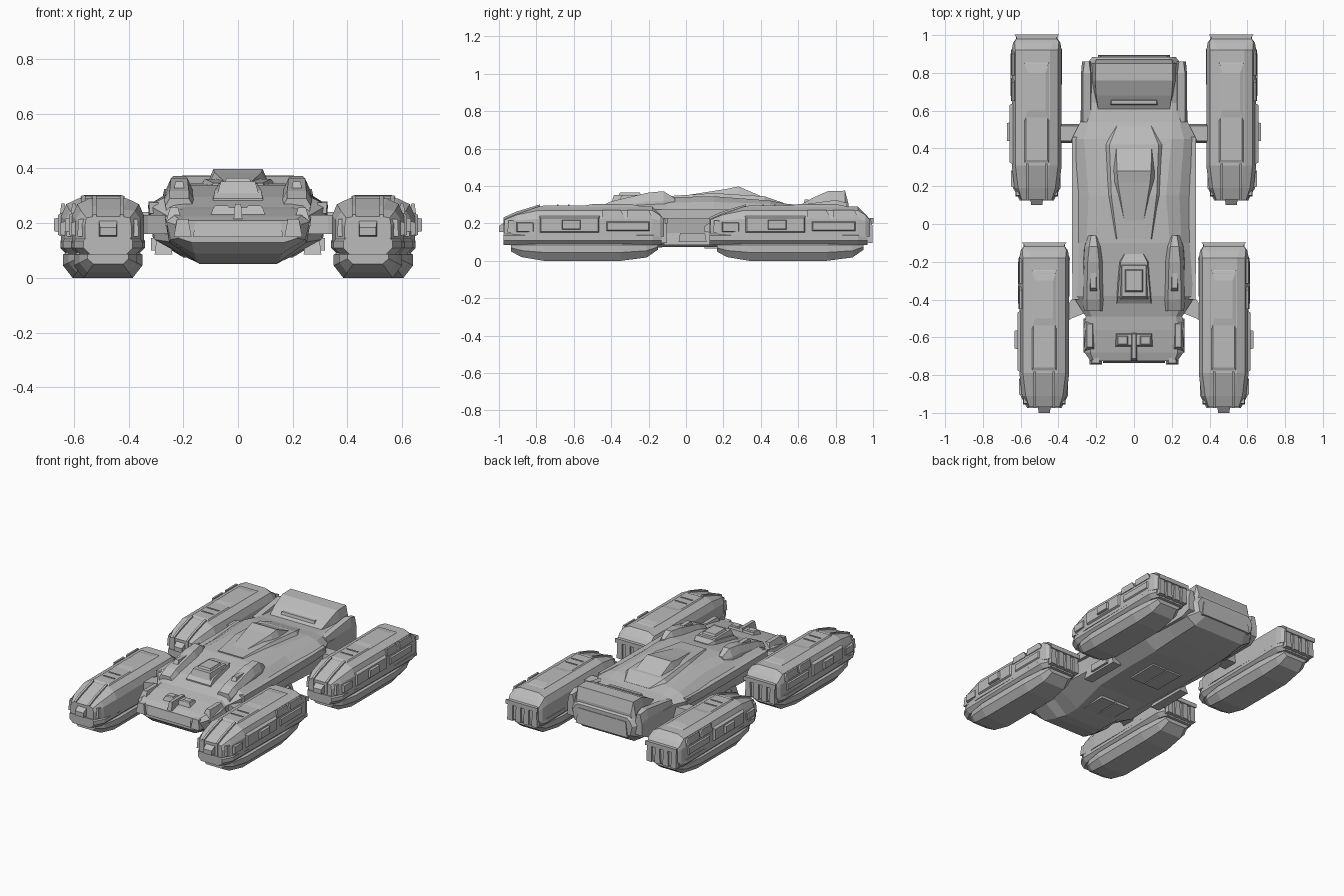
import bpy, bmesh, math
from mathutils import Matrix, Vector

grey = bpy.data.materials.new("hull_grey")
grey.diffuse_color = (0.5, 0.5, 0.5, 1)


def finish(name, bm, at=(0, 0), side=1):
    """Turn a bmesh into an object, shifted by at and mirrored by side."""
    for v in bm.verts:
        v.co.x = (v.co.x + at[0]) * side
        v.co.y += at[1]
    bmesh.ops.recalc_face_normals(bm, faces=bm.faces)
    me = bpy.data.meshes.new(name)
    bm.to_mesh(me)
    bm.free()
    me.materials.append(grey)
    ob = bpy.data.objects.new(name, me)
    bpy.context.collection.objects.link(ob)
    return ob


def rings(loops):
    """Skin a list of equal closed loops, with end caps."""
    bm = bmesh.new()
    rs = [[bm.verts.new(p) for p in loop] for loop in loops]
    n = len(rs[0])
    for a, b in zip(rs, rs[1:]):
        for i in range(n):
            j = (i + 1) % n
            bm.faces.new((a[i], a[j], b[j], b[i]))
    bm.faces.new(rs[0])
    bm.faces.new(rs[-1])
    return bm


def loft(name, stations, x=0, at=(0, 0), side=1):
    """Stations are (y, half section bottom to top); sections are mirrored about x."""
    loops = [[(x + w, y, z) for w, z in s] + [(x - w, y, z) for w, z in reversed(s)]
             for y, s in stations]
    return finish(name, rings(loops), at, side)


def box(name, x, y, z, inset=(0, 0), at=(0, 0), side=1):
    i, j = inset
    loops = []
    for h, a, b in ((z[0], 0, 0), (z[1], i, j)):
        loops.append([(x[0] + a, y[0] + b, h), (x[1] - a, y[0] + b, h),
                      (x[1] - a, y[1] - b, h), (x[0] + a, y[1] - b, h)])
    return finish(name, rings(loops), at, side)


def prism(name, pts, z, at=(0, 0), side=1):
    return finish(name, rings([[(px, py, h) for px, py in pts] for h in z]), at, side)


def outer_plate(name, y, z, x, inset, at, side):
    """Bevelled panel standing on an outward facing pod side."""
    loops = []
    for h, i in ((x[0], 0), (x[1], inset)):
        loops.append([(h, y[0] + i, z[0] + i), (h, y[1] - i, z[0] + i),
                      (h, y[1] - i, z[1] - i), (h, y[0] + i, z[1] - i)])
    return finish(name, rings(loops), at, side)


# Pods: four alike, local origin at the pod middle, outward is +x
def pod(pre, at, s):
    k = dict(at=at, side=s)
    # upper housing: y, half width, shoulder z, roof half width, roof z
    body = [(-.42, .085, .19, .05, .225), (-.36, .118, .215, .055, .25), (-.24, .132, .225, .07, .29),
            (.37, .132, .225, .07, .29), (.41, .125, .215, .085, .25), (.43, .11, .20, .085, .225)]
    loft(pre + "_housing", [(y, [(w, .13), (w, zs), ((w + wt) / 2 + .012, (zs + zt) / 2 + .012), (wt, zt)])
                            for y, w, zs, wt, zt in body], **k)
    # belt between housing and skid
    loft(pre + "_belt", [(y, [(w - .025, .085), (w, .11), (w, .135), (w - .01, .145)])
                         for y, w in ((-.425, .09), (-.36, .125), (.37, .135), (.42, .115))], **k)
    # boat-shaped skid
    skid = [(-.385, .075, .05), (-.33, .105, .02), (-.21, .125, 0), (.2, .125, 0), (.34, .11, .018), (.40, .09, .06)]
    loft(pre + "_skid", [(y, [(w * .72, z), (w, z * .5 + .045), (w, .085), (w - .02, .098)])
                         for y, w, z in skid], **k)
    # roof plates
    box(pre + "_roof_plate", (-.066, .066), (-.23, .31), (.288, .297), (.008, .02), **k)
    box(pre + "_roof_cap", (-.065, .065), (.0, .30), (.295, .303), (.018, .05), **k)
    for y in (-.14, -.08):
        box(pre + "_roof_slat", (-.042, .042), (y, y + .008), (.295, .301), **k)
    # nose ribs and nose lamps
    for x in (-.05, .05):
        loft(pre + "_nose_rib", [(-.425, [(.007, .15), (.007, .232)]), (-.36, [(.007, .2), (.007, .262)]),
                                 (-.23, [(.007, .27), (.007, .302)])], x=x, **k)
    for x in (-.088, .088):
        box(pre + "_lamp_frame", (x - .024, x + .024), (-.405, -.34), (.152, .216), (.003, .006), **k)
    loft(pre + "_nose_tip", [(-.45, [(.03, .155), (.03, .185)]), (-.40, [(.035, .15), (.035, .222)])], **k)
    # outer side: long panel, knob, upper window frames
    outer_plate(pre + "_side_panel", (-.235, .09), (.148, .24), (.125, .143), .01, **k)
    outer_plate(pre + "_side_knob", (-.115, -.01), (.165, .222), (.13, .158), .006, **k)
    outer_plate(pre + "_side_rear_panel", (.12, .36), (.155, .215), (.125, .14), .01, **k)
    for y in ((.10, .22), (.235, .37)):
        loft(pre + "_side_window", [(y[0], [(.012, .225), (.006, .272)]),
                                    (y[1] - .02, [(.012, .225), (.006, .272)]),
                                    (y[1], [(.012, .225), (.006, .235)])], x=.125, **k)
    outer_plate(pre + "_front_side_panel", (-.36, -.26), (.15, .21), (.105, .135), .008, **k)
    # tail: frame, vertical bars, rear crossbar
    loft(pre + "_tail_block", [(.41, [(.105, .095), (.105, .215)]), (.435, [(.085, .10), (.085, .215)])], **k)
    for x in (-.09, -.03, .03, .09):
        box(pre + "_tail_bar", (x - .02, x + .02), (.415, .448), (.095, .225), (.004, .003), **k)
    prism(pre + "_tail_crossbar", [(-.10, .43), (.10, .43), (.118, .452), (-.118, .452)], (.20, .228), **k)


for s, tag in ((1, "right"), (-1, "left")):
    pod("front_pod_" + tag, (.475, -.55), s)
    pod("rear_pod_" + tag, (.515, .55), s)
    # arms holding the pods
    box("rear_arm_" + tag, (.27, .41), (.43, .53), (.17, .24), (0, .01), side=s)
    prism("front_arm_" + tag, [(.23, -.46), (.30, -.36), (.36, -.44), (.36, -.52), (.33, -.50)], (.16, .23), side=s)
    # ridges beside the turret
    loft("deck_ridge_" + tag, [(-.46, [(.045, .23), (.05, .265), (.035, .29)]),
                               (-.40, [(.055, .23), (.055, .285), (.035, .318)]),
                               (-.20, [(.06, .25), (.05, .32), (.03, .365)]),
                               (-.12, [(.055, .25), (.045, .32), (.022, .372)]),
                               (-.06, [(.03, .25), (.025, .32), (.012, .335)])], x=.215, side=s)
    box("ridge_vent_" + tag, (.195, .235), (-.36, -.24), (.32, .352), (.006, .02), side=s)
    # hull sides between the pods
    box("side_skirt_" + tag, (.24, .305), (-.12, .16), (.085, .15), (.008, .02), side=s)
    box("side_hatch_" + tag, (.27, .318), (-.04, .11), (.10, .145), (0, .008), side=s)
    loft("side_rail_" + tag, [(-.40, [(.015, .235), (.018, .275)]), (-.1, [(.02, .225), (.02, .275)]),
                              (.3, [(.02, .225), (.02, .275)]), (.46, [(.02, .235), (.02, .28)])], x=.308, side=s)
    box("nose_prong_" + tag, (.17, .235), (-.745, -.66), (.15, .215), (.012, .008), side=s)
    box("nose_cheek_" + tag, (.20, .268), (-.68, -.50), (.19, .258), (.02, .03), side=s)
    # rear flank and spoiler support
    loft("rear_flank_" + tag, [(.54, [(.03, .14), (.03, .26), (.02, .29)]),
                               (.80, [(.03, .14), (.03, .27), (.02, .325)]),
                               (.86, [(.025, .17), (.025, .25), (.012, .31)])], x=.25, side=s)

# Main hull: y, widest half width, bottom z, bottom half width, low z, wide z, top z, top half width
hull = [(-.725, .23, .13, .17, .145, .195, .21, .20), (-.68, .262, .09, .16, .14, .205, .225, .20),
        (-.56, .268, .058, .15, .13, .22, .25, .20), (-.49, .255, .05, .14, .13, .225, .26, .19),
        (-.38, .325, .052, .14, .14, .265, .295, .22), (-.10, .312, .075, .19, .14, .26, .34, .19),
        (.15, .312, .075, .20, .14, .26, .345, .17), (.45, .33, .075, .20, .14, .265, .322, .20),
        (.54, .285, .08, .20, .14, .26, .305, .20), (.64, .28, .085, .20, .14, .255, .295, .2),
        (.82, .272, .10, .19, .14, .24, .31, .22), (.885, .22, .15, .16, .165, .225, .275, .18)]
loft("main_hull", [(y, [(wb, zb), (w * .94, zl), (w, zw), ((w + wt) / 2, (zw + zt) / 2 + .012), (wt, zt)])
                   for y, w, zb, wb, zl, zw, zt, wt in hull])
# raised deck and wedge canopy on top of it
loft("raised_deck", [(-.08, [(.12, .30), (.09, .347)]), (.15, [(.17, .30), (.12, .362)]),
                     (.42, [(.18, .29), (.13, .345)]), (.52, [(.13, .28), (.09, .31)])])
loft("canopy", [(.01, [(.065, .33), (.05, .352)]), (.22, [(.12, .33), (.085, .385)]),
                (.28, [(.118, .33), (.09, .398)]), (.45, [(.105, .30), (.095, .325)])])
# turret hatch
loft("hatch_base", [(-.42, [(.10, .25), (.09, .29)]), (-.38, [(.10, .25), (.085, .32)]),
                    (-.20, [(.09, .28), (.07, .345)]), (-.16, [(.07, .28), (.05, .335)])])
box("hatch_collar", (-.075, .075), (-.40, -.205), (.31, .352), (.012, .015))
box("hatch_lid", (-.052, .052), (-.365, -.235), (.34, .365), (.01, .012))
# nose sensor cross
box("sensor_base", (-.10, .10), (-.65, -.575), (.23, .258), (.01, .01))
box("sensor_bar", (-.016, .016), (-.725, -.57), (.215, .27), (.005, .012))
for x in (-.06, .06):
    box("sensor_plate", (x - .03, x + .03), (-.64, -.59), (.255, .264), (.006, .006))
box("nose_bumper", (-.165, .165), (-.735, -.65), (.15, .205), (.01, .01))
# rear spoiler
loft("spoiler", [(.61, [(.19, .26), (.19, .298)]), (.68, [(.21, .27), (.20, .338)]),
                 (.76, [(.225, .28), (.205, .373)]), (.85, [(.225, .28), (.205, .375)]),
                 (.87, [(.21, .26), (.20, .30)])])
box("spoiler_step", (-.13, .13), (.625, .665), (.29, .328), (.01, .01))
box("engine_panel", (-.19, .19), (.80, .895), (.15, .25), (.015, .006))
# belly hatches, each in two halves
for y in ((-.36, -.18), (.10, .32)):
    for x in ((-.11, -.004), (.004, .11)):
        z = .056 if y[0] < 0 else .069
        box("belly_hatch", x, y, (z - .004, z + .02))
